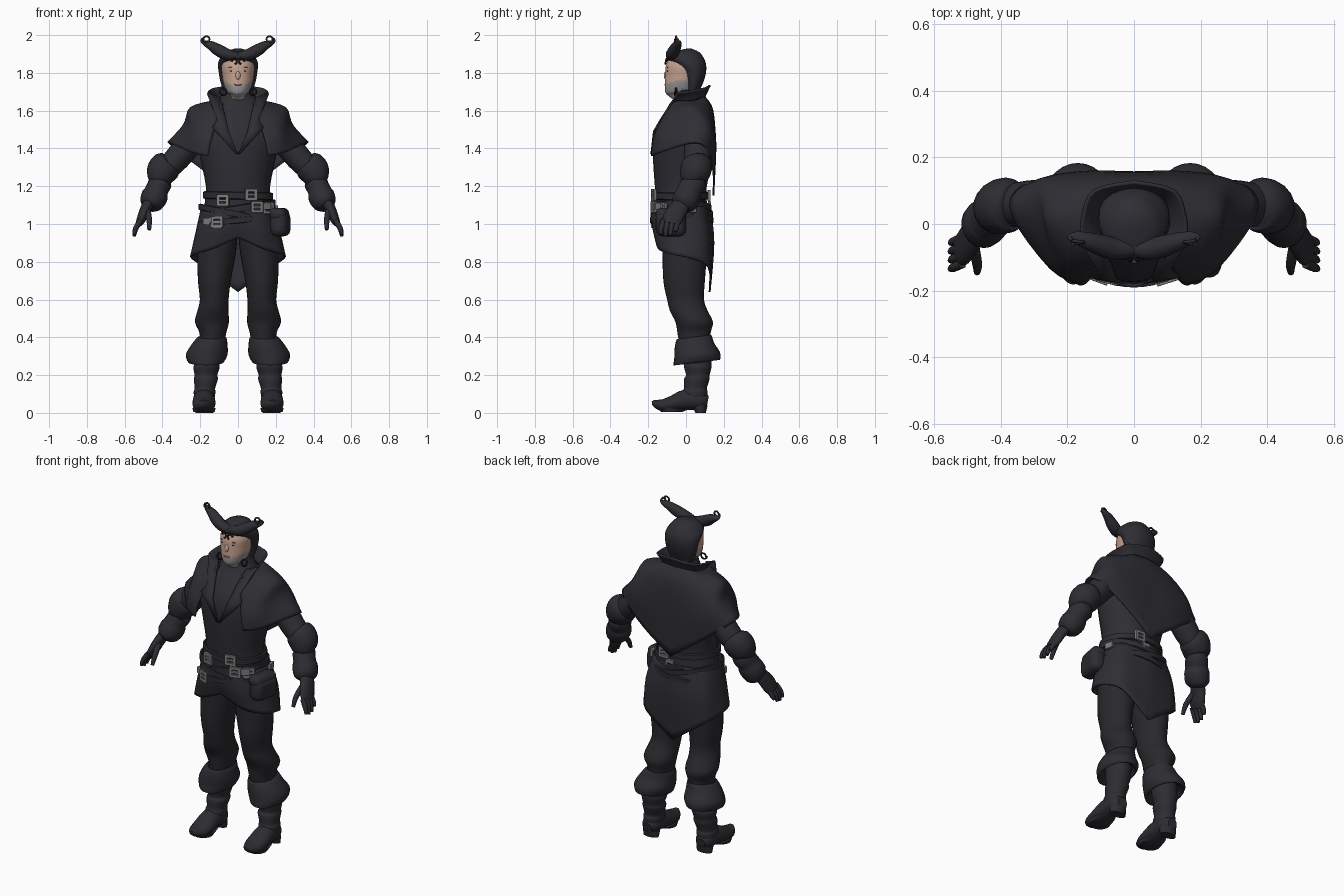
import bpy, bmesh, math
from mathutils import Vector

if "Cube" in bpy.data.objects:
    bpy.data.objects.remove(bpy.data.objects["Cube"])

CM = 0.01  # all lengths below are in hundredths of a unit


def material(name, *rgb):
    mat = bpy.data.materials.new(name)
    mat.use_nodes = True
    mat.diffuse_color = (*rgb, 1)
    mat.node_tree.nodes["Principled BSDF"].inputs["Base Color"].default_value = (*rgb, 1)
    return mat


cloth = material("charcoal cloth", .027, .027, .034)
trousers_mat = material("black trousers", .022, .022, .026)
leather = material("dark leather", .026, .026, .032)
metal = material("grey metal", .2, .2, .2)
skin_mat = material("skin", .56, .36, .28)
beard_mat = material("grey stubble", .31, .3, .3)
hair_mat = material("black hair", .01, .01, .011)
lip_mat = material("lips", .38, .2, .17)
brow_mat = material("brown brows", .25, .15, .11)


def finish(name, bm, mat, angle=50):
    bmesh.ops.recalc_face_normals(bm, faces=bm.faces)
    mesh = bpy.data.meshes.new(name)
    bm.to_mesh(mesh)
    bm.free()
    obj = bpy.data.objects.new(name, mesh)
    bpy.context.collection.objects.link(obj)
    mesh.materials.append(mat)
    bpy.ops.object.select_all(action="DESELECT")
    obj.select_set(True)
    bpy.context.view_layer.objects.active = obj
    bpy.ops.object.shade_smooth_by_angle(angle=math.radians(angle))
    return obj


def resample(rows, steps):
    """Catmull-Rom interpolation between rows of numbers."""
    out = []
    last = len(rows) - 1
    for i in range(last):
        a, b, c, d = (rows[max(0, min(last, i + k))] for k in (-1, 0, 1, 2))
        for j in range(steps):
            t = j / steps
            out.append([q + t * (r - p) / 2 + t * t * (p - 2.5 * q + 2 * r - s / 2)
                        + t ** 3 * (3 * q - 3 * r + s - p) / 2
                        for p, q, r, s in zip(a, b, c, d)])
    return out + [rows[-1]]


def bridge(name, rings, mat, loop=False):
    bm = bmesh.new()
    rows = [[bm.verts.new(Vector(p) * CM) for p in ring] for ring in rings]
    n = len(rows[0])
    pairs = list(zip(rows, rows[1:])) + ([(rows[-1], rows[0])] if loop else [])
    for a, b in pairs:
        for i in range(n):
            j = (i + 1) % n
            bm.faces.new((a[i], a[j], b[j], b[i]))
    if not loop:
        bm.faces.new(rows[0])
        bm.faces.new(rows[-1])
    return finish(name, bm, mat)


def loft(name, rows, mat, side=1, steps=3, n=28, tilt=0):
    """Horizontal oval rings: height, centre x, half width, front y, back y."""
    rings = []
    for z, cx, hx, front, back in resample(rows, steps):
        ring = []
        for i in range(n):
            a = math.tau * i / n
            y = (front + back) / 2 + (back - front) / 2 * math.sin(a)
            ring.append((side * (cx + hx * math.cos(a)), y, z + tilt * y))
        rings.append(ring)
    return bridge(name, rings, mat)


def tube(name, points, mat, side=1, ref=(0, 1, 0), steps=3, n=14):
    """Sweep along points: x, y, z, radius across, radius along ref."""
    pts = resample(points, steps)
    rings = []
    for i, (x, y, z, ra, rb) in enumerate(pts):
        t = Vector(pts[min(i + 1, len(pts) - 1)][:3]) - Vector(pts[max(i - 1, 0)][:3])
        across = t.cross(Vector(ref)).normalized()
        up = across.cross(t).normalized()
        ring = []
        for k in range(n):
            a = math.tau * k / n
            p = Vector((x, y, z)) + across * ra * math.cos(a) + up * rb * math.sin(a)
            ring.append((p.x * side, p.y, p.z))
        rings.append(ring)
    return bridge(name, rings, mat)


def drape(name, columns, mat, steps=4):
    """Mirrored cloth sheet from columns of points on the left half."""
    fine = [resample(col, steps) for col in columns]
    rows = [resample(row, steps) for row in zip(*fine)]
    bm = bmesh.new()
    grid = [[bm.verts.new(Vector(p) * CM) for p in row] for row in rows]
    for a, b in zip(grid, grid[1:]):
        for i in range(len(a) - 1):
            bm.faces.new((a[i], a[i + 1], b[i + 1], b[i]))
    obj = finish(name, bm, mat, 40)
    obj.modifiers.new("Mirror", "MIRROR")
    solid = obj.modifiers.new("Thickness", "SOLIDIFY")
    solid.thickness = CM
    solid.offset = 0
    return obj


def band(name, z, slope, height, hx, front, back, mat):
    """Flat belt around the waist, sloping from right to left."""
    rings = []
    for i in range(48):
        a = math.tau * i / 48
        ring = []
        for grow, dz in ((0, -1), (1, -.8), (1, .8), (0, 1)):
            x = (hx + grow) * math.cos(a)
            y = (front + back) / 2 + ((back - front) / 2 + grow) * math.sin(a)
            ring.append((x, y, z + slope * x + dz * height / 2))
        rings.append(ring)
    return bridge(name, rings, mat, loop=True)


def ellipsoid(name, centre, size, mat):
    bm = bmesh.new()
    bmesh.ops.create_uvsphere(bm, u_segments=16, v_segments=10, radius=1)
    bmesh.ops.scale(bm, vec=Vector(size) * CM, verts=bm.verts)
    bmesh.ops.translate(bm, vec=Vector(centre) * CM, verts=bm.verts)
    return finish(name, bm, mat)


def block(name, centre, size, mat, bevel=0.2, turn=0):
    bm = bmesh.new()
    bmesh.ops.create_cube(bm, size=1)
    bmesh.ops.scale(bm, vec=Vector(size) * CM, verts=bm.verts)
    obj = finish(name, bm, mat)
    obj.location = Vector(centre) * CM
    obj.rotation_euler.z = turn
    mod = obj.modifiers.new("Bevel", "BEVEL")
    mod.width, mod.segments = bevel * CM, 3


def curl(name, centre, radius, mat, side=1, turns=1.0):
    pts = []
    for i in range(13):
        a = math.tau * turns * i / 12
        pts.append((centre[0] + radius * math.cos(a), centre[1] - i / 12,
                    centre[2] + radius * math.sin(a), .5, .5))
    return tube(name, pts, mat, side, steps=1, n=8)


# Torso, neck and skirt
loft("coat_body", [(100, 0, 19, -16, 12), (112, 0, 17.5, -16, 11), (120, 0, 17, -16.5, 11),
                   (135, 0, 20, -17.5, 14), (146, 0, 22, -17, 14), (153, 0, 20, -14.5, 13),
                   (160, 0, 15, -10, 11), (166, 0, 10, -6, 9), (171, 0, 8, -5, 8)], cloth)
drape("coat_skirt", [[(0, -17.5, 109), (0, -17.5, 100), (0, -15.5, 93)],
                     [(10, -16, 109), (12, -16.5, 98), (13, -14.5, 87)],
                     [(17, -9, 109), (20, -9, 96), (23, -8, 84)],
                     [(19, -1, 109), (22, 0, 95), (24.5, 2, 82)],
                     [(15, 8, 109), (18, 11, 94), (18, 12, 77)],
                     [(0, 12.5, 109), (0, 14.5, 90), (0, 12.5, 64)]], cloth)

# Shoulder cape, standing collar and lapels
drape("shoulder_cape", [[(8, -8, 164), (11, -13, 155), (14, -17.2, 145), (16, -18, 136)],
                        [(12, -4, 165), (20, -9.5, 157), (23, -13.5, 147), (25, -13, 138)],
                        [(12, 2, 165), (25, 1, 161.5), (27.5, 1, 153), (36.5, 3, 143)],
                        [(11, 7, 166), (22, 9, 160), (28, 12, 150), (33.5, 11, 140)],
                        [(7, 9, 167), (12, 13, 160), (16, 15.3, 144), (18, 14.5, 128)],
                        [(0, 10, 167), (0, 14, 160), (0, 15.3, 142), (0, 14.5, 115)]], cloth)
drape("standing_collar", [[(8, -7, 163), (12, -6, 167), (16, -4.5, 169.5)],
                          [(11, 0, 164), (13, 0.5, 167.5), (15.5, 2, 170.5)],
                          [(9, 7, 165), (10.5, 8.5, 169), (12, 10, 172)],
                          [(0, 9, 165), (0, 10.5, 169), (0, 12.7, 173.5)]], cloth)
drape("lapels", [[(0, -18.3, 137), (5, -17, 149), (7, -11.5, 158), (9.5, -5, 167)],
                 [(1, -18.5, 137), (13.5, -15.7, 151), (11, -13.5, 155), (16.3, -4.5, 169)]],
      cloth, steps=1)

# Belts, buckles and pouch
band("upper_belt", 115, -.02, 4, 17.6, -17, 11.5, leather)
band("middle_belt", 108, .16, 4, 18.8, -17.5, 12.5, leather)
band("lower_belt", 105, -.2, 3.5, 20, -17.8, 13.2, leather)
band("hip_belt", 102, .1, 3.5, 20.3, -18, 13.5, leather)
for i, (x, y, z) in enumerate([(-8, -17, 112.5), (7, -17.1, 115.5), (10, -17, 109),
                               (-11, -16.6, 101), (16, -12.5, 108.5), (6, 12.3, 115)]):
    turn = math.atan2(x, -y) * .6 if y < 0 else 0
    for dx in (-2.5, 2.5):
        block(f"buckle_side_{i}", (x + dx * math.cos(turn), y + dx * math.sin(turn), z),
              (1.7, 1.6, 6), metal, turn=turn)
    for dz in (-2.3, 2.3):
        block(f"buckle_bar_{i}", (x, y, z + dz), (5, 1.6, 1.6), metal, turn=turn)
    block(f"buckle_prong_{i}", (x, y, z), (4.5, 1.5, 1.2), metal, turn=turn)
# Metal belt tips beside the buckles and at the sides
for i, (x, y, z, turn) in enumerate([(-16, -13.3, 101.5, -.5), (15, -14.2, 109.5, .6),
                                     (20, 3, 108, 1.8), (2, 12.4, 110, 0)]):
    block(f"belt_tip_{i}", (x, y, z), (5, 1.6, 3.6), metal, turn=turn)
block("pouch", (22.5, -8, 100), (9, 16, 13), leather, 3.5, -.2)
block("pouch_flap", (22, -8, 105), (8.5, 16, 7), leather, 3, -.2)

# Head and face
head = loft("head", [(164, 0, 5, -4, 6), (168, 0, 4, -9.5, 3), (170, 0, 6, -11, 5),
                     (174, 0, 7.6, -11.2, 7), (179, 0, 8.4, -11, 9), (184, 0, 8.7, -10.6, 9),
                     (188, 0, 7, -8.5, 8), (191, 0, 3, -4, 4)], skin_mat, steps=5, n=40)
head.data.materials.append(beard_mat)
for face in head.data.polygons:
    c = face.center / CM
    if 167 < c.z < 172.8 + .08 * abs(c.x) ** 1.8:
        face.material_index = c.z < 176.5
ellipsoid("nose", (0, -10.5, 178.5), (1.4, 1.2, 2.4), skin_mat)
ellipsoid("mouth", (0, -10.9, 173.8), (2.2, .5, .5), lip_mat)
for s, label in ((1, "left"), (-1, "right")):
    ellipsoid(label + "_eye", (s * 3.3, -9.8, 181), (1.1, .4, .35), hair_mat)
    ellipsoid(label + "_brow", (s * 3.4, -9.8, 182.8), (1.8, .4, .35), brow_mat)

# Horned hood
loft("hood", [(166, 0, 6.5, 0, 6), (171, 0, 8, 0, 7.5), (176, 0, 9.5, -1, 9.5),
              (181, 0, 10.3, -3, 10.7), (185, 0, 10.6, -7, 10.5), (188, 0, 9.3, -10.5, 9.3),
              (191, 0, 6.5, -7, 7), (192.8, 0, 2, 0, 3)], cloth)
for s, label in ((1, "left"), (-1, "right")):
    tube(label + "_horn", [(-1, -7, 188.5, 2, 2.5), (5, -7.5, 189.5, 3, 3.3),
                           (10, -6.3, 191.8, 3.2, 3.2), (14, -5, 194.3, 2.5, 2.6),
                           (17.5, -4, 195.8, 1.5, 1.8), (19.3, -4, 197, .7, .7),
                           (18.5, -5, 198.5, .5, .5)], cloth, s)
    curl(label + "_horn_curl", (16.7, -5, 197.8), 1.6, cloth, s)
    curl(label + "_side_lock", (8, -5, 170), 1.8, hair_mat, s)
    curl(label + "_forehead_lock", (2, -10, 186), 1.4, hair_mat, s, .7)

# Arms, gauntlets and hands
for s, label in ((1, "left"), (-1, "right")):
    tube(label + "_sleeve", [(19, 5, 149, 7, 7), (26, 6, 142, 7, 7), (32, 6, 135, 6.8, 7),
                             (39, 5, 127, 6, 6), (45, 1, 115, 5, 5)], cloth, s, n=20)
    tube(label + "_elbow_cuff", [(36, 6, 133, 6, 6), (37.5, 6, 131.5, 8, 8),
                                 (40, 5, 128, 8.4, 8.2), (41.5, 4, 124, 6.8, 7),
                                 (42, 4, 122, 5, 5)], leather, s, n=20)
    tube(label + "_gauntlet", [(40, 4, 124, 5, 5), (41, 4, 122, 6.2, 6.5), (43, 2, 118, 6, 6.5),
                               (44, 1, 115, 7, 7), (46, -1, 111, 6.3, 6.8),
                               (47, -2, 109, 4, 5)], leather, s, n=20)
    tube(label + "_palm", [(46, -1, 113, 3.5, 4), (49, -4, 108, 2.8, 5), (51, -7, 103, 2.5, 5.4),
                           (52.5, -8, 100, 1.8, 4.5)], leather, s)
    for i in range(4):
        y = -12 + 2.6 * i
        drop = (1, 0, .5, 2.5)[i]
        tube(f"{label}_finger_{i}", [(51.5, y, 102, 1.4, 1.4), (54, y - 1, 98, 1.4, 1.4),
                                     (55, y - 1.5, 93.5 + drop, .9, .9)], leather, s, n=8)
    tube(label + "_thumb", [(48, -7, 107, 1.8, 1.8), (47, -12, 102, 1.5, 1.5),
                            (47, -14.5, 97, 1, 1)], leather, s, n=8)

# Legs and boots
for s, label in ((1, "left"), (-1, "right")):
    loft(label + "_trouser_leg", [(97, 10, 10, -13, 10), (85, 11.3, 10.2, -12.5, 11),
                                  (70, 12.5, 8.7, -12, 10), (60, 12.6, 7.6, -10, 9.5),
                                  (54, 13.3, 8.2, -8.5, 11.5), (48, 13.8, 9, -5.5, 14.3),
                                  (42, 13.3, 7, -4.5, 13), (34, 14, 6.5, -3, 13)],
         trousers_mat, s)
    loft(label + "_boot_cuff", [(39, 13.7, 6.5, -4, 12.5), (39.5, 13.8, 7.6, -5, 13.5),
                                (35, 15.3, 9.8, -6, 15), (30, 16.6, 11, -6.2, 18),
                                (26, 17, 9.3, -6.5, 18), (27, 16.8, 8, -4, 16),
                                (30, 16, 6.5, -2, 13)], leather, s, tilt=.12)
    loft(label + "_boot_shaft", [(32, 16.3, 7.5, -2, 14), (26, 16.5, 6.7, -1, 13.5),
                                 (24, 16.7, 7, -1, 13.5), (20, 17, 6, 0, 12.5),
                                 (18, 17, 6.4, -1, 12.5), (13, 17.5, 5.4, -1, 11),
                                 (11, 17.7, 5.8, -2, 11.5), (5, 17.8, 5, -2, 11)], leather, s)
    tube(label + "_foot", [(17.8, 11.5, 6, 3, 3), (17.8, 8, 6.5, 5.2, 5), (18, 0, 7, 5.8, 5.5),
                           (18, -7, 5, 6.2, 4.2), (18.2, -12, 4, 5.5, 3.4),
                           (18.2, -16, 5, 3.2, 2.2), (18.2, -17.5, 6.5, 1, .8)],
         leather, s, ref=(0, 0, 1), n=18)
    loft(label + "_heel", [(0, 17.8, 4.8, 5, 10.5), (4, 17.8, 5, 3, 11.5)], leather, s, steps=1)
    loft(label + "_sole", [(.5, 18, 5.6, -13, -2), (2.5, 18, 6.2, -15, 3)], leather, s, steps=1)
